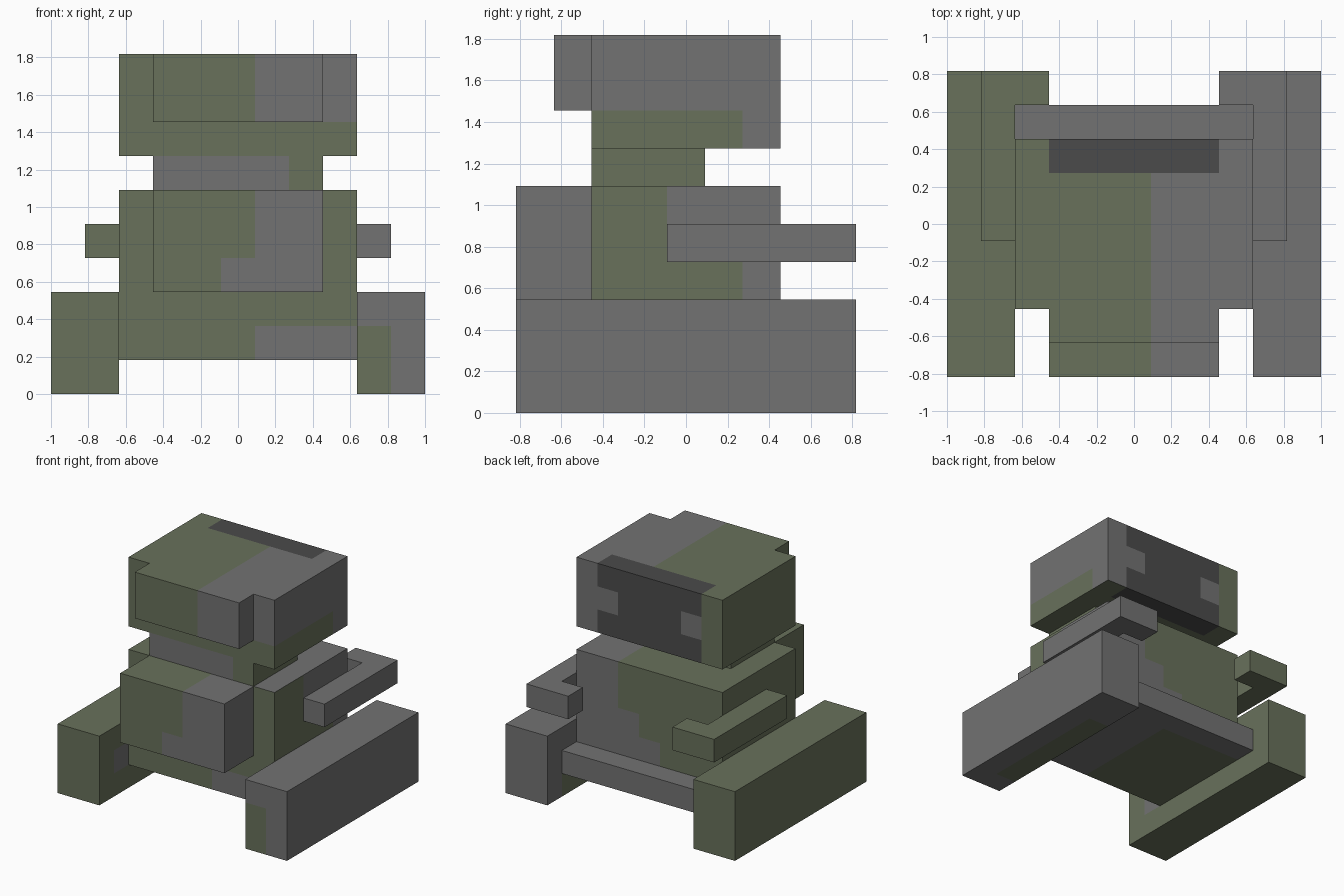
import bpy
import bmesh
from mathutils import Vector

U = 1 / 11          # size of one design block
CELL = 2            # painted patches snap to two blocks

cube = bpy.data.objects.get("Cube")
if cube:
    bpy.data.objects.remove(cube, do_unlink=True)


def make_material(name, rgb):
    mat = bpy.data.materials.new(name)
    mat.use_nodes = True
    mat.diffuse_color = (*rgb, 1)
    mat.node_tree.nodes["Principled BSDF"].inputs["Base Color"].default_value = (*rgb, 1)
    return mat


MATERIALS = [
    make_material("olive green", (0.14, 0.165, 0.105)),
    make_material("mid grey", (0.17, 0.17, 0.17)),
    make_material("dark grey", (0.07, 0.07, 0.07)),
]
GREEN, GREY, DARK = range(3)

# Outward direction of each side, as axis and sign
SIDES = {"left": (0, 1), "right": (0, -1), "back": (1, 1),
         "front": (1, -1), "top": (2, 1), "bottom": (2, -1)}


def box(name, x, y, z, base, patches=()):
    """Box given by block ranges; each patch is (sides, colour, range, range)
    with the ranges along the two in-plane axes in x, y, z order."""
    spans = (x, y, z)
    bm = bmesh.new()
    bmesh.ops.create_cube(bm, size=1)
    for v in bm.verts:
        v.co = Vector([s[0] + (c + 0.5) * (s[1] - s[0]) for c, s in zip(v.co, spans)])
    # Cut the faces into cells so that patches have crisp borders
    if patches:
        for axis, (lo, hi) in enumerate(spans):
            normal = Vector([float(i == axis) for i in range(3)])
            for cut in range(lo + CELL, hi, CELL):
                bmesh.ops.bisect_plane(bm, geom=bm.verts[:] + bm.edges[:] + bm.faces[:],
                                       plane_co=normal * cut, plane_no=normal)
    bm.normal_update()
    for f in bm.faces:
        f.material_index = base
        c = f.calc_center_median()
        for sides, colour, a, b in patches:
            for side in sides.split():
                axis, sign = SIDES[side]
                p, q = [c[i] for i in range(3) if i != axis]
                if f.normal[axis] * sign > 0.5 and a[0] < p < a[1] and b[0] < q < b[1]:
                    f.material_index = colour
    bmesh.ops.scale(bm, vec=(U, U, U), verts=bm.verts)
    mesh = bpy.data.meshes.new(name)
    bm.to_mesh(mesh)
    bm.free()
    for mat in MATERIALS:
        mesh.materials.append(mat)
    obj = bpy.data.objects.new(name, mesh)
    bpy.context.collection.objects.link(obj)
    return obj


ALL = (-20, 20)

# Long side treads
box("right_tread", (-11, -7), (-9, 9), (0, 6), GREEN, [
    ("left", GREY, (-7, 5), (2, 4)),
])
box("left_tread", (7, 11), (-9, 9), (0, 6), GREY, [
    ("front", GREEN, (7, 9), (0, 4)),
    ("right", GREEN, (-9, 7), (0, 4)),
    ("bottom", GREEN, (7, 9), (-7, 5)),
])

# Main body with camouflage patches, and the rear ledge
box("body", (-7, 7), (-5, 5), (2, 12), GREEN, [
    ("front bottom", GREY, (1, 7), (-5, 4)),
    ("bottom", GREY, (1, 7), ALL),
    ("left", GREY, (-1, 5), (8, 12)),
    ("left", GREY, (3, 5), (2, 8)),
    ("top", GREY, (3, 7), ALL),
    ("back", GREY, (3, 7), (8, 12)),
    ("back", GREY, (1, 7), (6, 8)),
    ("back", GREY, (-1, 7), (2, 6)),
])
box("rear_ledge", (-7, 7), (5, 7), (2, 4), GREY)

# Chest block
box("chest", (-5, 5), (-9, -5), (6, 12), GREEN, [
    ("front top bottom", GREY, (1, 5), ALL),
    ("front", GREY, (-1, 5), (6, 8)),
    ("left", GREY, ALL, ALL),
])

# Arms with inward hooks at the rear
for side, sign, colour in (("right", -1, GREEN), ("left", 1, GREY)):
    box(side + "_arm", sorted((7 * sign, 9 * sign)), (-1, 9), (8, 10), colour)
    box(side + "_hand", sorted((5 * sign, 7 * sign)), (7, 9), (8, 10), colour)

# Neck
box("neck", (-5, 5), (-5, 1), (12, 14), GREEN, [
    ("front", GREY, (-5, 3), ALL),
])

# Head with a dark panel wrapping over the rear
box("head", (-7, 7), (-5, 5), (14, 20), GREEN, [
    ("top", GREY, (1, 7), ALL),
    ("front", GREY, (1, 7), (16, 20)),
    ("left", GREY, ALL, (16, 20)),
    ("left", GREY, (3, 5), ALL),
    ("back", GREY, (-5, 7), ALL),
    ("back", DARK, (-3, 3), ALL),
    ("back", DARK, (-5, 5), (14, 16)),
    ("back", DARK, (-5, 5), (18, 20)),
    ("top bottom", DARK, (-5, 5), (3, 5)),
])

# Brow block on the face
box("brow", (-5, 5), (-7, -5), (16, 20), GREEN, [
    ("front top bottom", GREY, (1, 5), ALL),
    ("left", GREY, ALL, ALL),
])
